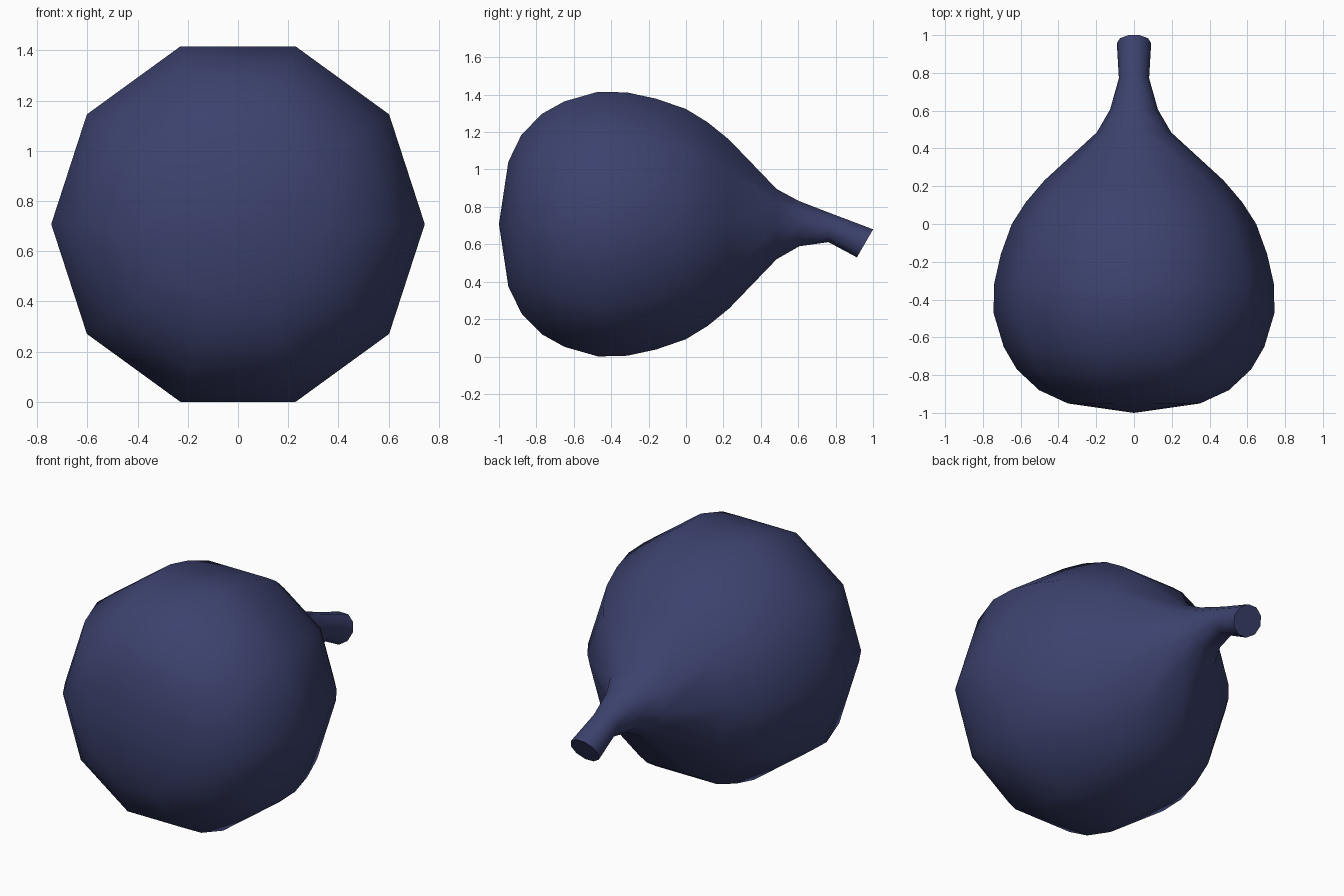
import bpy, bmesh, math

if "Cube" in bpy.data.objects:
    bpy.data.objects.remove(bpy.data.objects["Cube"])

SIDES = 10
# Rings along the body: (y, z centre, radius, downward tilt in degrees)
RINGS = [
    (-0.95, 0.708, 0.35, 0), (-0.88, 0.708, 0.502, 0), (-0.77, 0.708, 0.62, 0),
    (-0.65, 0.708, 0.69, 0), (-0.47, 0.708, 0.744, 0), (-0.315, 0.708, 0.74, 0),
    (-0.16, 0.708, 0.705, 0), (0.0, 0.708, 0.647, 0), (0.115, 0.708, 0.573, 0),
    (0.23, 0.708, 0.475, 0), (0.485, 0.708, 0.197, 0), (0.605, 0.71, 0.127, 0),
    (0.772, 0.687, 0.08, 8), (0.957, 0.605, 0.091, 30),
]

navy = bpy.data.materials.new("dark navy")
navy.diffuse_color = (0.045, 0.054, 0.155, 1)
navy.use_nodes = True
navy.node_tree.nodes["Principled BSDF"].inputs["Base Color"].default_value = navy.diffuse_color

bm = bmesh.new()

# Rounded body tapering into the bent neck
loops = []
for y, z, r, tilt in RINGS:
    t = math.radians(tilt)
    ring = []
    for i in range(SIDES):
        a = math.tau * i / SIDES
        h = r * math.sin(a)
        ring.append(bm.verts.new((r * math.cos(a), y + h * math.sin(t), z + h * math.cos(t))))
    loops.append(ring)
for a, b in zip(loops, loops[1:]):
    for i in range(SIDES):
        j = (i + 1) % SIDES
        bm.faces.new((a[i], a[j], b[j], b[i]))

# Closed front tip and flat neck end
tip = bm.verts.new((0, -1, 0.708))
for i in range(SIDES):
    bm.faces.new((tip, loops[0][(i + 1) % SIDES], loops[0][i]))
bm.faces.new(loops[-1])
bmesh.ops.recalc_face_normals(bm, faces=bm.faces)

mesh = bpy.data.meshes.new("bulb_body")
bm.to_mesh(mesh)
bm.free()
mesh.materials.append(navy)
body = bpy.data.objects.new("bulb_body", mesh)
bpy.context.collection.objects.link(body)

# Smooth everywhere except the rim of the neck end
bpy.context.view_layer.objects.active = body
body.select_set(True)
bpy.ops.object.shade_smooth_by_angle(angle=math.radians(60))
